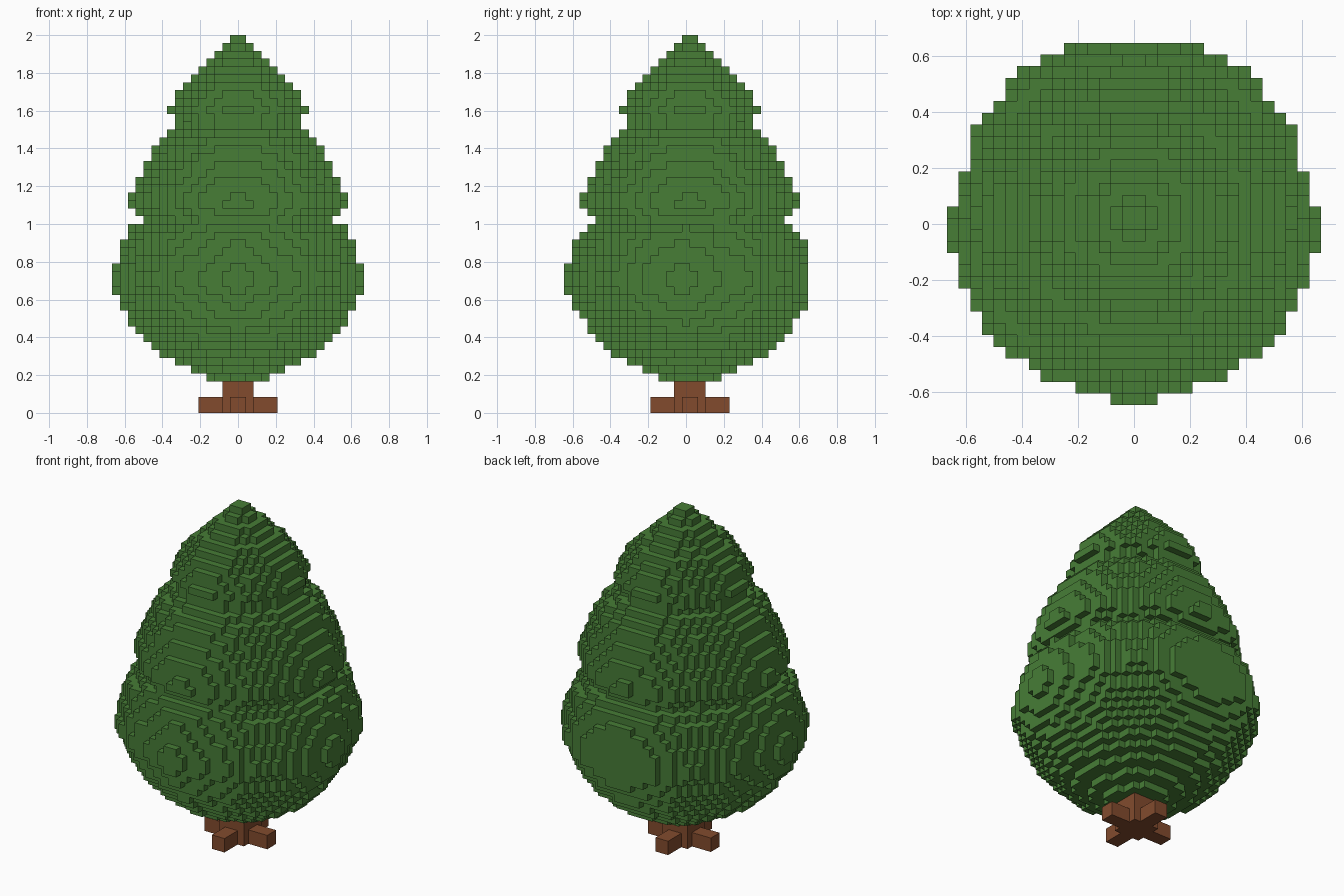
import bpy, bmesh, math

cube = bpy.data.objects.get("Cube")
if cube:
    bpy.data.objects.remove(cube, do_unlink=True)

V = 2 / 48            # block size
Y_OFF = V / 2         # the tree axis sits half a block behind the centre

# Outward direction -> the four corners of that block face
SIDES = {
    (1, 0, 0): ((1, 0, 0), (1, 1, 0), (1, 1, 1), (1, 0, 1)),
    (-1, 0, 0): ((0, 0, 0), (0, 0, 1), (0, 1, 1), (0, 1, 0)),
    (0, 1, 0): ((0, 1, 0), (0, 1, 1), (1, 1, 1), (1, 1, 0)),
    (0, -1, 0): ((0, 0, 0), (1, 0, 0), (1, 0, 1), (0, 0, 1)),
    (0, 0, 1): ((0, 0, 1), (1, 0, 1), (1, 1, 1), (0, 1, 1)),
    (0, 0, -1): ((0, 0, 0), (0, 1, 0), (1, 1, 0), (1, 0, 0)),
}


def make_material(name, rgb):
    mat = bpy.data.materials.new(name)
    mat.use_nodes = True
    colour = (*rgb, 1)
    mat.diffuse_color = colour
    bsdf = next(n for n in mat.node_tree.nodes if n.type == 'BSDF_PRINCIPLED')
    bsdf.inputs["Base Color"].default_value = colour
    return mat


def block_object(name, cells, mat):
    """Skin a set of grid cells with only their exposed block faces."""
    bm = bmesh.new()
    verts = {}

    def corner(p):
        if p not in verts:
            verts[p] = bm.verts.new((p[0] * V, p[1] * V + Y_OFF, p[2] * V))
        return verts[p]

    for i, j, k in sorted(cells):
        for (dx, dy, dz), quad in SIDES.items():
            if (i + dx, j + dy, k + dz) not in cells:
                bm.faces.new([corner((i + a, j + b, k + c)) for a, b, c in quad])
    mesh = bpy.data.meshes.new(name)
    bm.to_mesh(mesh)
    bm.free()
    mesh.materials.append(mat)
    obj = bpy.data.objects.new(name, mesh)
    bpy.context.collection.objects.link(obj)


def box(x, y, z):
    return {(i, j, k) for i in range(*x) for j in range(*y) for k in range(*z)}


green = make_material("leaf green", (0.063, 0.205, 0.037))
brown = make_material("bark brown", (0.225, 0.071, 0.027))

# Foliage: radius in blocks of each layer, from the bottom up (three tiers)
BASE = 4
LOWER_TIER = 20       # number of layers in the lowest tier
RADII = [3.8, 6.0, 8.0, 9.7, 10.8, 11.8, 12.7, 13.5, 14.2, 14.7, 15.0, 15.6,
         15.8, 15.8, 15.6, 15.4, 15.0, 14.6, 14.4, 13.5,           # lower tier
         12.45, 13.0, 13.6, 13.55, 13.2, 12.8, 12.4, 12.0, 11.5, 11.0, 10.2, 9.2,
         8.0, 8.2, 8.7, 8.1, 7.8, 7.0, 6.2, 5.2, 4.2, 3.1, 2.1, 1.0]
# Lower tier bulges and dents in blocks, every 15 degrees from back to front
DENTS = [0, 0, 0.1, -0.25, -0.25, -0.8, 0, 0.1, 0, -0.2, -0.3, -0.6, 0, 0]


def unevenness(x, y, n, radius):
    if n < LOWER_TIER:
        step = math.degrees(math.acos(y / math.hypot(x, y))) / 15
        a = int(step)
        return (DENTS[a] + (DENTS[a + 1] - DENTS[a]) * (step - a)) * radius / 15.8
    # Upper tiers: flattened diagonals, except toward the front left
    angle = math.atan2(y, x)
    lean = 0.6 * (1 - math.cos(angle + math.pi / 4))
    return -0.013 * radius * lean * (1 - math.cos(4 * angle))


foliage = set()
for n, radius in enumerate(RADII):
    for i in range(-16, 16):
        for j in range(-16, 15):      # the back is cut one block short
            x, y = i + 0.5, j + 0.5
            if math.hypot(x, y) < radius + unevenness(x, y, n, radius):
                foliage.add((i, j, BASE + n))
block_object("foliage", foliage, green)

# Trunk with four crossed feet
trunk = box((-2, 2), (-2, 2), (0, 4))
trunk |= box((-5, 5), (-1, 1), (0, 2)) | box((-1, 1), (-5, 5), (0, 2))
block_object("trunk_and_feet", trunk, brown)
